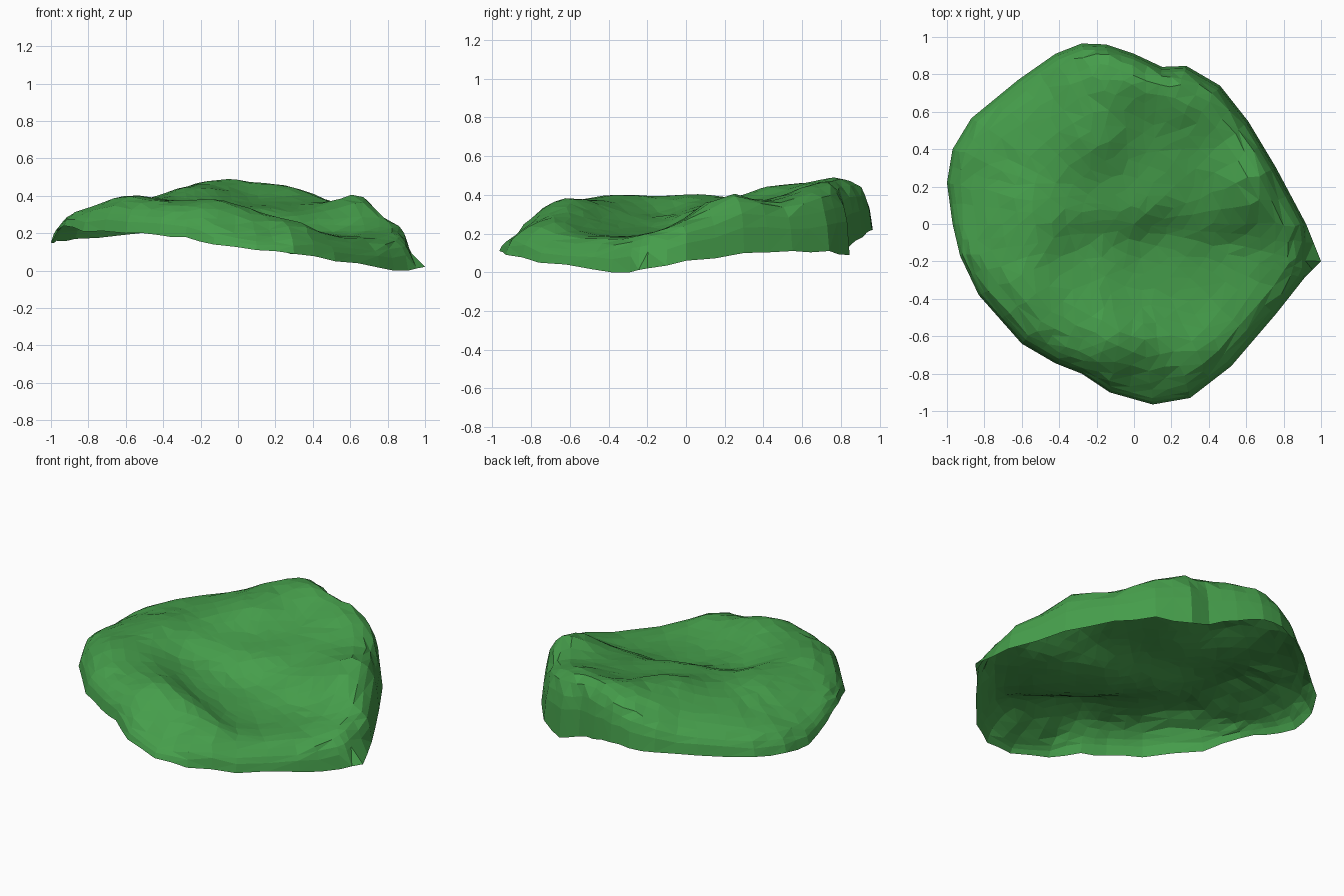
import bpy, bmesh, math, random
from mathutils import Vector

if "Cube" in bpy.data.objects:
    bpy.data.objects.remove(bpy.data.objects["Cube"])
random.seed(4)

# Rim outline, counter-clockwise: x, y, z
RIM = [(1, -.2, .02), (.92, 0, .06), (.76, .3, .1), (.61, .55, .11), (.46, .74, .11),
       (.28, .845, .09), (.15, .84, .13), (0, .91, .18), (-.15, .96, .22), (-.28, .965, .22),
       (-.42, .91, .21), (-.62, .77, .19), (-.87, .565, .17), (-.97, .4, .16), (-1, .22, .15),
       (-.97, 0, .2), (-.93, -.17, .24), (-.83, -.38, .21), (-.6, -.64, .2), (-.42, -.745, .19),
       (-.28, -.8, .18), (-.13, -.9, .14), (.1, -.965, .11), (.3, -.93, .09), (.52, -.76, .05),
       (.76, -.48, .015), (.91, -.29, 0)]
# Height of the crumpled top: ridges, knob and the central hollow
TOP = [(-.02, .82, .505), (.22, .74, .48), (-.2, .84, .475), (-.2, .65, .465), (-.25, .48, .45),
       (-.42, .7, .4), (-.62, .6, .37), (-.5, .4, .385), (-.8, .4, .33), (-.85, .1, .33),
       (-.6, .05, .4), (-.6, -.35, .41), (-.8, -.2, .36), (-.3, -.58, .385), (0, -.66, .35),
       (.08, -.83, .25), (.25, -.7, .29), (.5, -.58, .21), (.7, -.38, .19), (.82, -.2, .21),
       (.85, -.02, .27), (.78, .14, .34), (.66, .27, .415), (.5, .42, .37), (.38, .62, .43),
       (.52, .57, .39), (.3, .4, .37), (.07, .52, .4), (.4, .12, .32), (.2, -.2, .21),
       (-.2, -.2, .29), (-.3, .15, .37), (0, .2, .35), (.5, -.2, .19), (.1, -.4, .24),
       (-.35, -.35, .36), (.3, -.42, .2)]
coef = [p[2] for p in TOP]


def height(x, y):
    w = [math.exp(-((x - a) ** 2 + (y - b) ** 2) / .035) + 1e-9 for a, b, _ in TOP]
    return sum(c * k for c, k in zip(coef, w)) / sum(w)


# Refine so the smooth surface passes through the control heights
for _ in range(12):
    err = [p[2] - height(p[0], p[1]) for p in TOP]
    coef = [c + e * .8 for c, e in zip(coef, err)]

# Shell: scaled copies of the rim; the wall is steeper at the back and right
pts = []
for a, b in zip(RIM, RIM[1:] + RIM[:1]):
    pts += [Vector(a), (Vector(a) + Vector(b)) / 2 + Vector((0, 0, random.uniform(-.01, .01)))]
SCALES = [1, .985, .965, .93, .88, .81, .73, .64, .55, .46, .37, .28, .19, .1]
bm = bmesh.new()
rings = []
for s in SCALES:
    ring = []
    for p in pts:
        j = 0 if s > .95 else .015 * s
        # only the outermost ring flares out to the corner tip
        x = (p.x if s == 1 else min(p.x, .93)) * s + random.uniform(-j, j)
        y = p.y * s + random.uniform(-j, j)
        steep = 9 + 9 * max(0, min(1, (p.x + p.y) * 1.3))
        rise = (1 - s ** steep) ** .6
        z = p.z + (height(x, y) - p.z) * rise + random.uniform(-.006, .006) * s * (s < 1)
        ring.append(bm.verts.new((x, y, max(z, 0))))
    rings.append(ring)
n = len(pts)
for r0, r1 in zip(rings, rings[1:]):
    for i in range(n):
        k = (i + 1) % n
        bm.faces.new((r0[i], r0[k], r1[k], r1[i]))
centre = bm.verts.new((0, 0, height(0, 0)))
for i in range(n):
    bm.faces.new((rings[-1][i], rings[-1][(i + 1) % n], centre))
# Thin out the crowded spokes near the middle
inner = [v for r in rings[6:] for v in r] + [centre]
bmesh.ops.triangulate(bm, faces=bm.faces[:])
bmesh.ops.remove_doubles(bm, verts=inner, dist=.05)
bmesh.ops.recalc_face_normals(bm, faces=bm.faces[:])

mesh = bpy.data.meshes.new("leaf_shell")
bm.to_mesh(mesh)
bm.free()
mat = bpy.data.materials.new("leaf green")
mat.diffuse_color = (.06, .34, .07, 1)
mat.use_nodes = True
mat.node_tree.nodes["Principled BSDF"].inputs["Base Color"].default_value = mat.diffuse_color
mesh.materials.append(mat)
obj = bpy.data.objects.new("leaf_shell", mesh)
bpy.context.collection.objects.link(obj)
